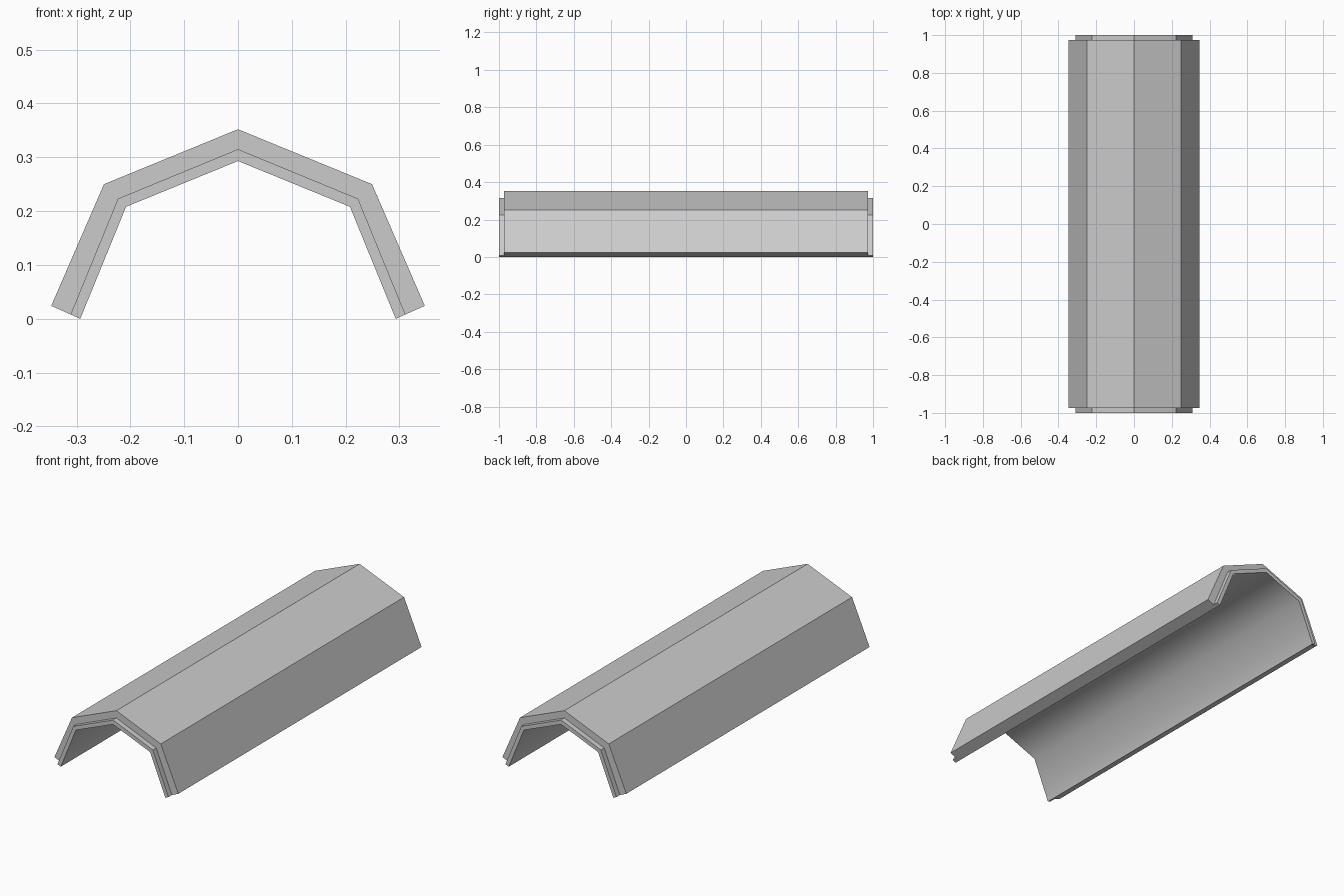
import bpy
import bmesh
from mathutils import Vector

cube = bpy.data.objects.get("Cube")
if cube:
    bpy.data.objects.remove(cube, do_unlink=True)

grey = bpy.data.materials.new("light grey")
grey.use_nodes = True
colour = (0.6, 0.6, 0.6, 1)
grey.diffuse_color = colour
grey.node_tree.nodes["Principled BSDF"].inputs["Base Color"].default_value = colour

# Half of each arch in (x, z), from foot to crown, then mirrored
def arch(half):
    return half + [(-x, z) for x, z in reversed(half[:-1])]

outer = arch([(0.347, 0.024), (0.249, 0.25), (0, 0.352)])
middle = arch([(0.311, 0.008), (0.223, 0.223), (0, 0.315)])
inner = arch([(0.293, 0), (0.208, 0.208), (0, 0.293)])

# Wall section: the inner layer sticks out past the outer one at both ends
END, STEP = 1.0, 0.973
section = [(outer, -STEP), (outer, STEP), (middle, STEP), (middle, END),
           (inner, END), (inner, -END), (middle, -END), (middle, -STEP)]
INNER_FACE = 4

# Sweep the section around the arch
bm = bmesh.new()
rings = [[bm.verts.new(Vector((a[i][0], y, a[i][1]))) for a, y in section]
         for i in range(len(outer))]
n = len(section)
for r0, r1 in zip(rings, rings[1:]):
    for j in range(n):
        k = (j + 1) % n
        face = bm.faces.new((r0[j], r0[k], r1[k], r1[j]))
        face.smooth = j == INNER_FACE   # soft lining, crisp outside

# Feet
bm.faces.new(rings[0])
bm.faces.new(rings[-1])
bmesh.ops.recalc_face_normals(bm, faces=bm.faces)

mesh = bpy.data.meshes.new("arched_cover")
bm.to_mesh(mesh)
bm.free()
mesh.materials.append(grey)
cover = bpy.data.objects.new("arched_cover", mesh)
bpy.context.collection.objects.link(cover)
